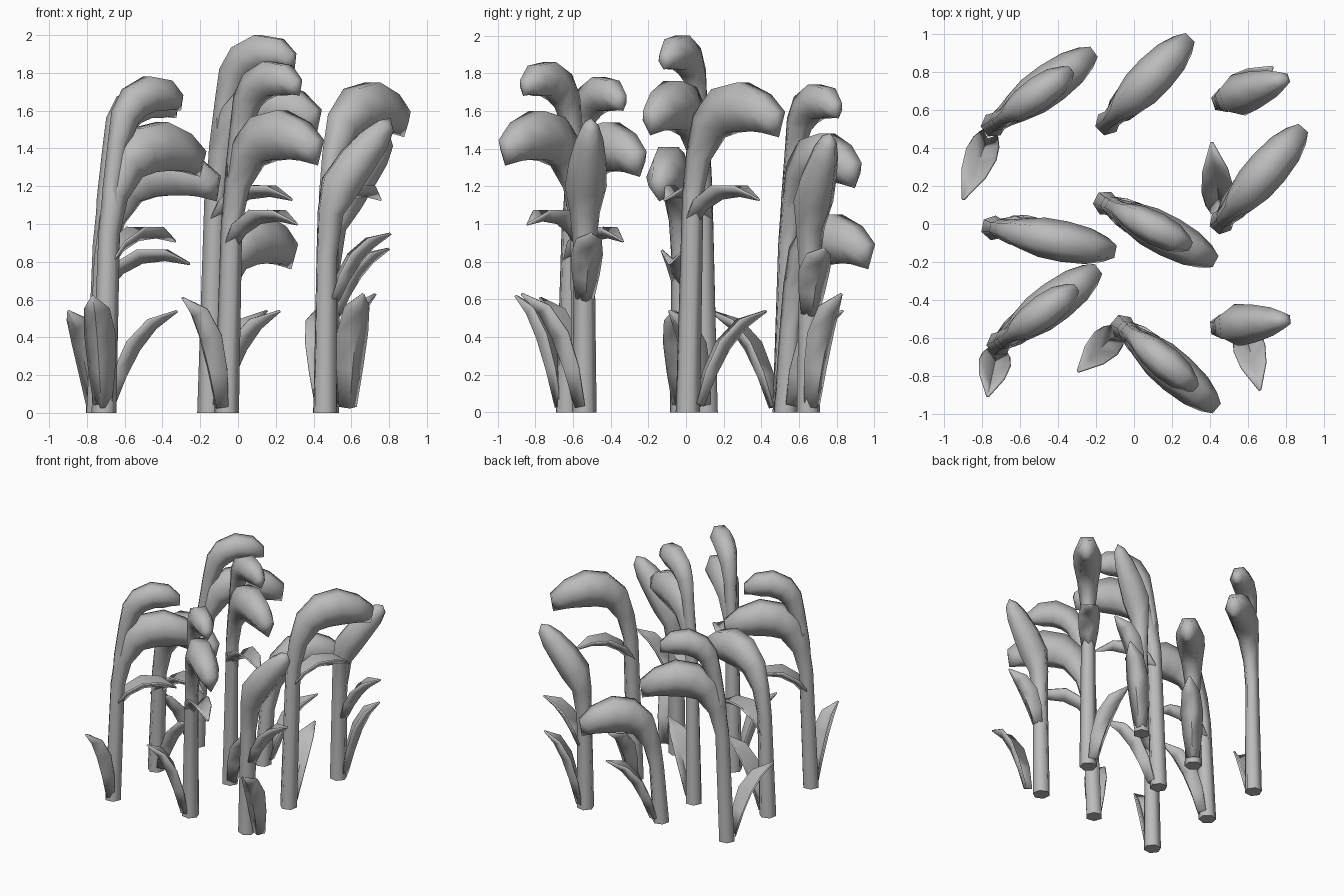
import bpy, bmesh
from math import radians, cos, sin, pi
from mathutils import Vector

cube = bpy.data.objects.get("Cube")
if cube:
    bpy.data.objects.remove(cube)

grey = bpy.data.materials.new("plant_grey")
grey.use_nodes = True
tone = (0.5, 0.5, 0.5, 1)
grey.diffuse_color = tone
grey.node_tree.nodes["Principled BSDF"].inputs["Base Color"].default_value = tone

# Drooping heads: reach, height below the peak, half width, half thickness
LOWER = [(.035, -.6, .052, .06), (.075, -.4, .058, .075), (.15, -.24, .08, .115),
         (.26, -.16, .105, .145), (.38, -.14, .108, .15), (.51, -.17, .095, .12),
         (.6, -.22, .066, .09)]
UPPER = [(.05, -.6, .045, .05), (.095, -.35, .05, .06), (.14, -.21, .065, .085),
         (.2, -.135, .08, .1), (.3, -.09, .088, .105), (.4, -.1, .078, .095),
         (.475, -.135, .045, .055)]
UPRIGHT = [(.01, -.75, .055, .06), (.03, -.52, .08, .075), (.08, -.38, .112, .115),
           (.17, -.25, .1, .11), (.265, -.135, .075, .09), (.325, -.06, .045, .055)]
HEAD_TIPS = {"lower": (.64, -.3), "upper": (.505, -.18), "upright": (.35, -.02)}
HEADS = {"lower": LOWER, "upper": UPPER, "upright": UPRIGHT}

# Leaf midribs: fraction of reach, fraction of rise, half width
RISING = [(.14, 0, .045), (.27, .34, .07), (.44, .64, .082), (.68, .87, .065), (1, 1, .004)]
ARCHED = [(.06, -1.4, .045), (.22, -.25, .07), (.46, .5, .08), (.74, .55, .06), (1, 0, .004)]


def finish(name, bm, base, angle):
    """Turn a bmesh into a placed, shaded object."""
    bmesh.ops.recalc_face_normals(bm, faces=bm.faces)
    mesh = bpy.data.meshes.new(name)
    bm.to_mesh(mesh)
    bm.free()
    mesh.materials.append(grey)
    ob = bpy.data.objects.new(name, mesh)
    bpy.context.collection.objects.link(ob)
    ob.location = (base[0], base[1], 0)
    ob.rotation_euler.z = radians(angle)
    bpy.ops.object.select_all(action='DESELECT')
    ob.select_set(True)
    bpy.context.view_layer.objects.active = ob
    bpy.ops.object.shade_smooth_by_angle(angle=radians(80))
    return ob


def stalk(name, base, angle, kind, peak, stretch=1):
    """Six-sided stalk that swells into a pointed head."""
    path = [(0, 0, .066, .066)]
    path += [(d * stretch, peak + z, w, t) for d, z, w, t in HEADS[kind]]
    tip = HEAD_TIPS[kind]
    end = Vector((tip[0] * stretch, 0, peak + tip[1]))
    centres = [Vector((p[0], 0, p[1])) for p in path] + [end]
    bm = bmesh.new()
    rings = []
    for i, (d, z, wide, thick) in enumerate(path):
        run = (centres[i + 1] - centres[max(i - 1, 0)]).normalized()
        up = Vector((-run.z, 0, run.x)) if i else Vector((-1, 0, 0))
        ring = []
        for k in range(6):
            a = k * pi / 3
            point = centres[i] + Vector((0, wide * cos(a), 0)) + up * thick * sin(a)
            ring.append(bm.verts.new(point))
        rings.append(ring)
    for a, b in zip(rings, rings[1:]):
        for k in range(6):
            n = (k + 1) % 6
            bm.faces.new((a[k], a[n], b[n], b[k]))
    bm.faces.new(rings[0])
    point = bm.verts.new(end)
    for k in range(6):
        bm.faces.new((rings[-1][k], rings[-1][(k + 1) % 6], point))
    finish(name, bm, base, angle)


def leaf(name, base, shape, angle, reach, start, rise, side=0):
    """Deeply cupped, pointed leaf with a lowered midrib."""
    bm = bmesh.new()
    rows = []
    for i, (d, z, wide) in enumerate(shape):
        a, b = shape[max(i - 1, 0)], shape[min(i + 1, len(shape) - 1)]
        run = Vector(((b[0] - a[0]) * reach, 0, (b[1] - a[1]) * rise)).normalized()
        up = Vector((-run.z, 0, run.x))
        c = Vector((d * reach, side, start + z * rise))
        rows.append([bm.verts.new(c + Vector((0, s * wide, 0)) + up * (abs(s) - .6) * wide * .85)
                     for s in (-1, 0, 1)])
    for a, b in zip(rows, rows[1:]):
        for k in range(2):
            bm.faces.new((a[k], a[k + 1], b[k + 1], b[k]))
    ob = finish(name, bm, base, angle)
    solid = ob.modifiers.new("thickness", 'SOLIDIFY')
    solid.thickness = .012
    solid.offset = 0


# Each plant: name, base, heads (kind, angle, peak, stretch),
# leaves (shape, angle, reach, start height, rise, sideways shift)
PLANTS = [
    ("front_right", (-.71, -.63), [("upper", 36, 1.78, 1), ("lower", 37, 1.55, 1)],
     [(RISING, 258, .28, .03, .59), (ARCHED, 38, .48, .91, .09)]),
    ("middle_right", (-.74, -.02), [("lower", -11, 1.42, 1)],
     [(RISING, -6, .42, .04, .5), (ARCHED, -8, .49, .79, .09)]),
    ("back_right", (-.74, .52), [("upper", 35, 1.74, 1), ("lower", 36, 1.49, 1)],
     [(RISING, 248, .42, .03, .51)]),
    ("front_centre", (-.06, -.54), [("upper", -40, 1.86, 1), ("lower", -41, 1.61, 1)],
     [(RISING, 225, .33, .03, .58), (ARCHED, -39, .48, 1.0, .09)]),
    ("middle_centre", (-.15, .11), [("upper", -27, 2.0, 1), ("lower", -28, 1.77, 1)],
     [(RISING, -28, .42, .04, .5), (ARCHED, -27, .49, 1.13, .09)]),
    ("back_centre", (-.14, .53), [("lower", 46, 1.06, .95)],
     [(RISING, 46, .42, .04, .5)]),
    ("front_left", (.46, -.54), [("upright", 6, 1.58, 1)],
     [(RISING, -76, .37, .03, .6, .115), (RISING, 6, .35, .6, .35)]),
    ("middle_left", (.46, .01), [("lower", 49, 1.76, 1)],
     [(RISING, 97, .42, .04, .5), (ARCHED, 52, .48, 1.13, .09)]),
    ("back_left", (.47, .65), [("upright", 19, 1.5, 1)],
     [(RISING, 34, .31, .03, .6), (RISING, 14, .34, .52, .35)]),
]

for spot, base, heads, leaves in PLANTS:
    for kind, angle, peak, stretch in heads:
        stalk(f"{spot}_{kind}_stalk", base, angle, kind, peak, stretch)
    for level, spec in zip(("base", "middle"), leaves):
        leaf(f"{spot}_{level}_leaf", base, *spec)
